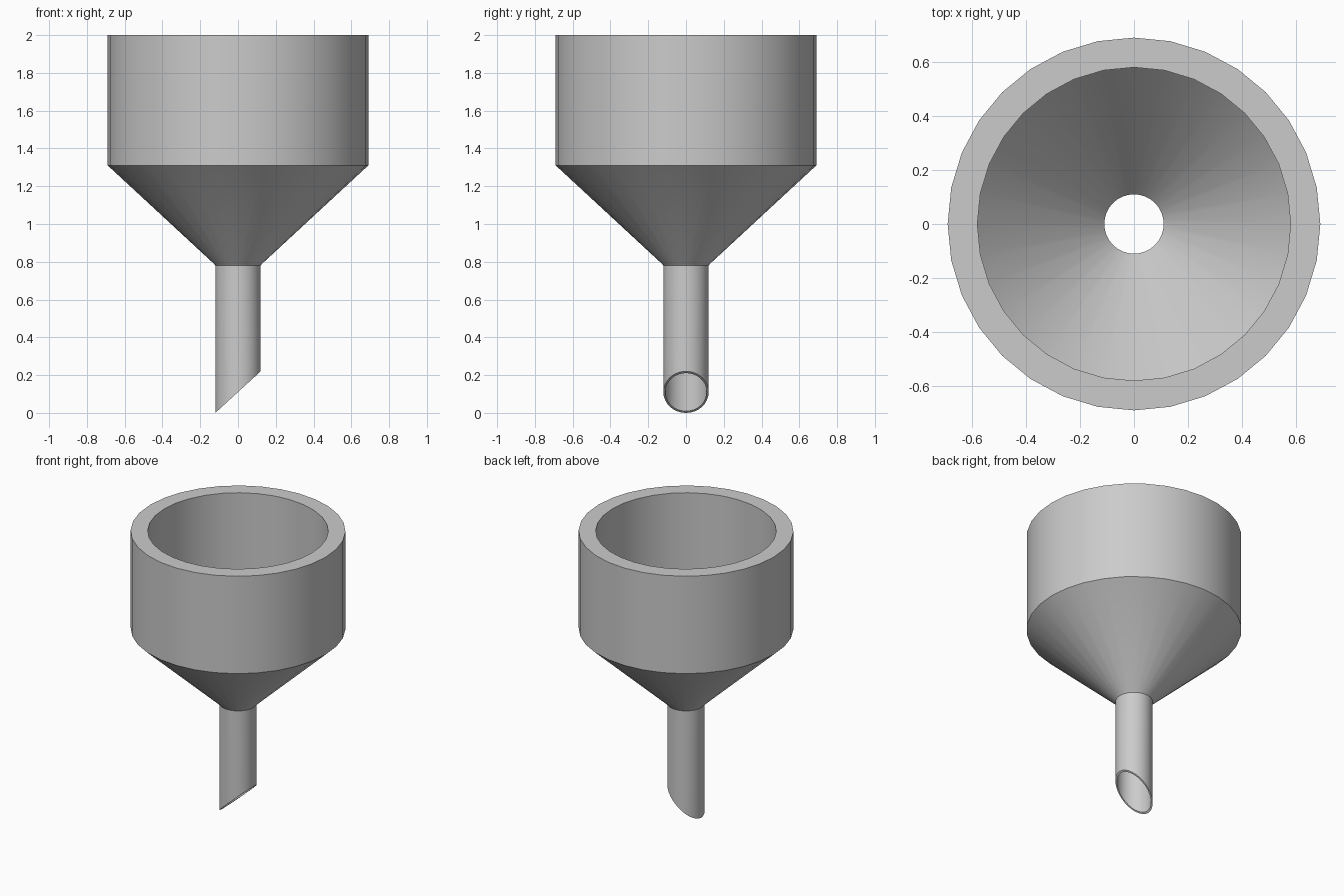
import bpy, bmesh, math

if "Cube" in bpy.data.objects:
    bpy.data.objects.remove(bpy.data.objects["Cube"])

SIDES = 32
# Closed wall profile (radius, height); None marks the slanted spout tip
PROFILE = [
    (0.12, None), (0.12, 0.78), (0.128, 0.79),    # outside of spout
    (0.69, 1.31), (0.69, 2.0),                    # outside of cone and cup
    (0.58, 2.0), (0.58, 1.31),                    # rim and inside of cup
    (0.11, 0.79), (0.11, None),                   # inside of cone and spout
]


def tip_height(x):
    return 0.11 + x * 0.11 / 0.12


bm = bmesh.new()
rings = []
for r, z in PROFILE:
    ring = []
    for i in range(SIDES):
        a = 2 * math.pi * i / SIDES
        x, y = r * math.cos(a), r * math.sin(a)
        ring.append(bm.verts.new((x, y, tip_height(x) if z is None else z)))
    rings.append(ring)

# Skin neighbouring rings, closing the wall at the slanted tip
for k, low in enumerate(rings):
    high = rings[(k + 1) % len(rings)]
    for i in range(SIDES):
        j = (i + 1) % SIDES
        bm.faces.new((low[i], low[j], high[j], high[i]))
bmesh.ops.recalc_face_normals(bm, faces=bm.faces)

mesh = bpy.data.meshes.new("funnel")
bm.to_mesh(mesh)
bm.free()
funnel = bpy.data.objects.new("funnel", mesh)
bpy.context.collection.objects.link(funnel)

# Smooth walls with crisp rims
bpy.context.view_layer.objects.active = funnel
funnel.select_set(True)
bpy.ops.object.shade_smooth_by_angle(angle=math.radians(30))
